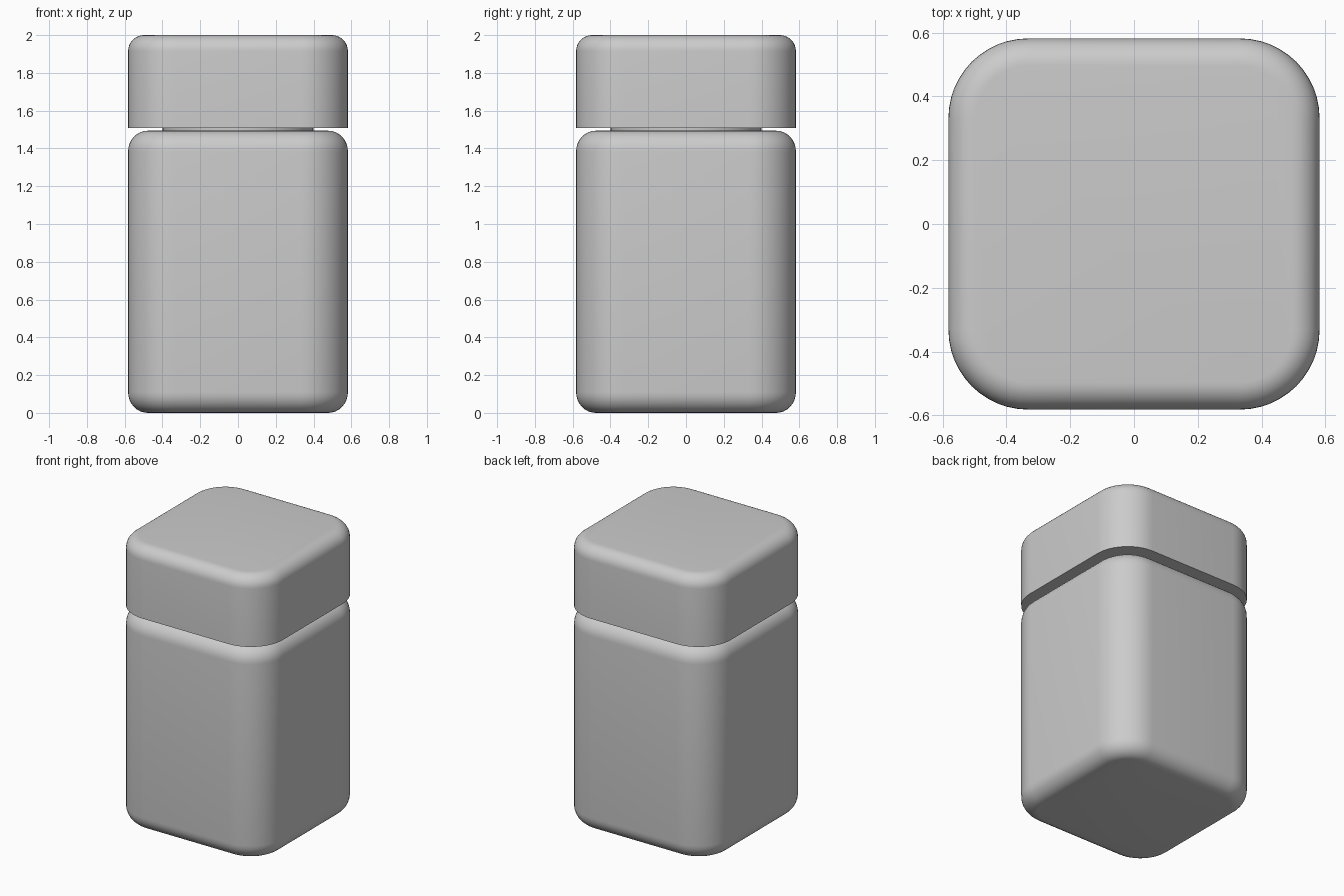
import bpy, bmesh, math

if "Cube" in bpy.data.objects:
    bpy.data.objects.remove(bpy.data.objects["Cube"])

SEG = 12      # segments per rounded corner
FIL = 8       # segments per edge fillet


def ring(bm, half, radius, inset, z):
    """Rounded-square loop, shrunk evenly by inset."""
    c, r = half - radius, radius - inset
    verts = []
    for q, (sx, sy) in enumerate([(1, 1), (-1, 1), (-1, -1), (1, -1)]):
        for i in range(SEG + 1):
            a = math.pi / 2 * (q + i / SEG)
            verts.append(bm.verts.new((sx * c + r * math.cos(a), sy * c + r * math.sin(a), z)))
    return verts


def rounded_block(name, half, radius, profile):
    """Loft rounded-square loops through (inset, z) pairs and cap both ends."""
    bm = bmesh.new()
    loops = [ring(bm, half, radius, inset, z) for inset, z in profile]
    n = len(loops[0])
    for a, b in zip(loops, loops[1:]):
        for i in range(n):
            j = (i + 1) % n
            bm.faces.new((a[i], a[j], b[j], b[i]))
    bm.faces.new(loops[0][::-1])
    bm.faces.new(loops[-1])
    mesh = bpy.data.meshes.new(name)
    bm.to_mesh(mesh)
    bm.free()
    obj = bpy.data.objects.new(name, mesh)
    bpy.context.collection.objects.link(obj)
    smooth(obj)
    return obj


def smooth(obj):
    bpy.ops.object.select_all(action='DESELECT')
    obj.select_set(True)
    bpy.context.view_layer.objects.active = obj
    bpy.ops.object.shade_smooth_by_angle(angle=math.radians(35))


def fillet(z_end, dz, dx):
    """Quarter-round running from the wall (inset 0) to the flat end at z_end."""
    pts = []
    for i in range(FIL + 1):
        t = math.pi / 2 * i / FIL
        pts.append((dx * (1 - math.cos(t)), z_end - dz * (1 - math.sin(t))))
    return pts


# Jar body, softened at top and bottom
rounded_block("jar_body", 0.582, 0.25,
              fillet(0.0, -0.11, 0.105)[::-1] + fillet(1.494, 0.11, 0.105))

# Lid, crisp lower rim and soft top edge
rounded_block("lid", 0.582, 0.25, [(0, 1.508)] + fillet(2.0, 0.085, 0.085))

# Neck joining body and lid
bpy.ops.mesh.primitive_cylinder_add(vertices=48, radius=0.4, depth=0.06, location=(0, 0, 1.5))
neck = bpy.context.object
neck.name = "neck"
smooth(neck)
